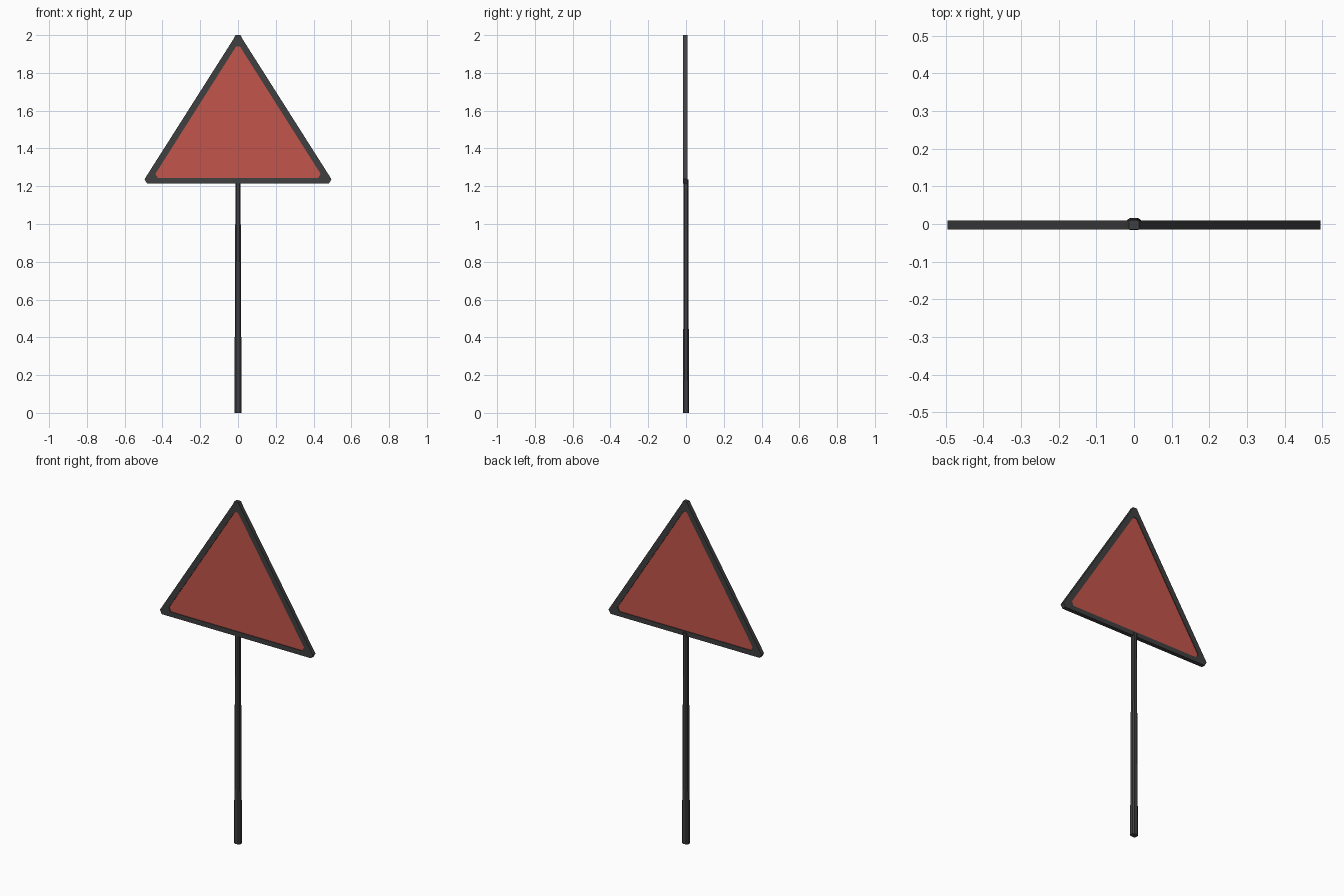
import bpy, bmesh

if "Cube" in bpy.data.objects:
    bpy.data.objects.remove(bpy.data.objects["Cube"])

Y_FRONT, Y_BACK = -0.015, 0.009
RECESS = 0.004


def material(name, color):
    m = bpy.data.materials.new(name)
    m.diffuse_color = color
    m.use_nodes = True
    m.node_tree.nodes["Principled BSDF"].inputs["Base Color"].default_value = m.diffuse_color
    return m


def add_object(name, bm, mat):
    bmesh.ops.recalc_face_normals(bm, faces=bm.faces)
    me = bpy.data.meshes.new(name)
    bm.to_mesh(me)
    bm.free()
    me.materials.append(mat)
    ob = bpy.data.objects.new(name, me)
    bpy.context.collection.objects.link(ob)
    return ob


def mirrored(half):
    """Closed outline from its right half, listed top to bottom."""
    return half + [(-x, z) for x, z in reversed(half)]


def bridge(bm, a, b):
    n = len(a)
    for i in range(n):
        j = (i + 1) % n
        bm.faces.new((a[i], a[j], b[j], b[i]))


dark = material("dark_metal", (0.05, 0.05, 0.05, 1))
red = material("red_panel", (0.54, 0.09, 0.07, 0.85))

# Triangle outlines with clipped corners
outer = mirrored([(0.013, 2.0), (0.022, 1.982), (0.495, 1.237), (0.482, 1.215)])
inner = mirrored([(0.011, 1.939), (0.019, 1.926), (0.437, 1.266), (0.425, 1.243)])

# Frame: closed ring with a rectangular section
bm = bmesh.new()
loops = [[bm.verts.new((x, y, z)) for x, z in outline]
         for outline, y in ((outer, Y_FRONT), (outer, Y_BACK),
                            (inner, Y_BACK), (inner, Y_FRONT))]
for i in range(4):
    bridge(bm, loops[i], loops[(i + 1) % 4])
add_object("sign_frame", bm, dark)

# Panel: thin slab set back inside the frame on both sides
bm = bmesh.new()
front, back = [[bm.verts.new((x, y, z)) for x, z in inner]
               for y in (Y_FRONT + RECESS, Y_BACK - RECESS)]
bm.faces.new(front)
bm.faces.new(back)
bridge(bm, front, back)
add_object("sign_panel", bm, red)

# Post: slightly tapered, with chamfered corners
section = [(1, -0.6), (1, 0.6), (0.6, 1), (-0.6, 1),
           (-1, 0.6), (-1, -0.6), (-0.6, -1), (0.6, -1)]
bm = bmesh.new()
bottom, top = [[bm.verts.new((u * hx, v * hy, z)) for u, v in section]
               for hx, hy, z in ((0.019, 0.016, 0), (0.0135, 0.012, 1.235))]
bm.faces.new(bottom)
bm.faces.new(top)
bridge(bm, bottom, top)
add_object("post", bm, dark)
